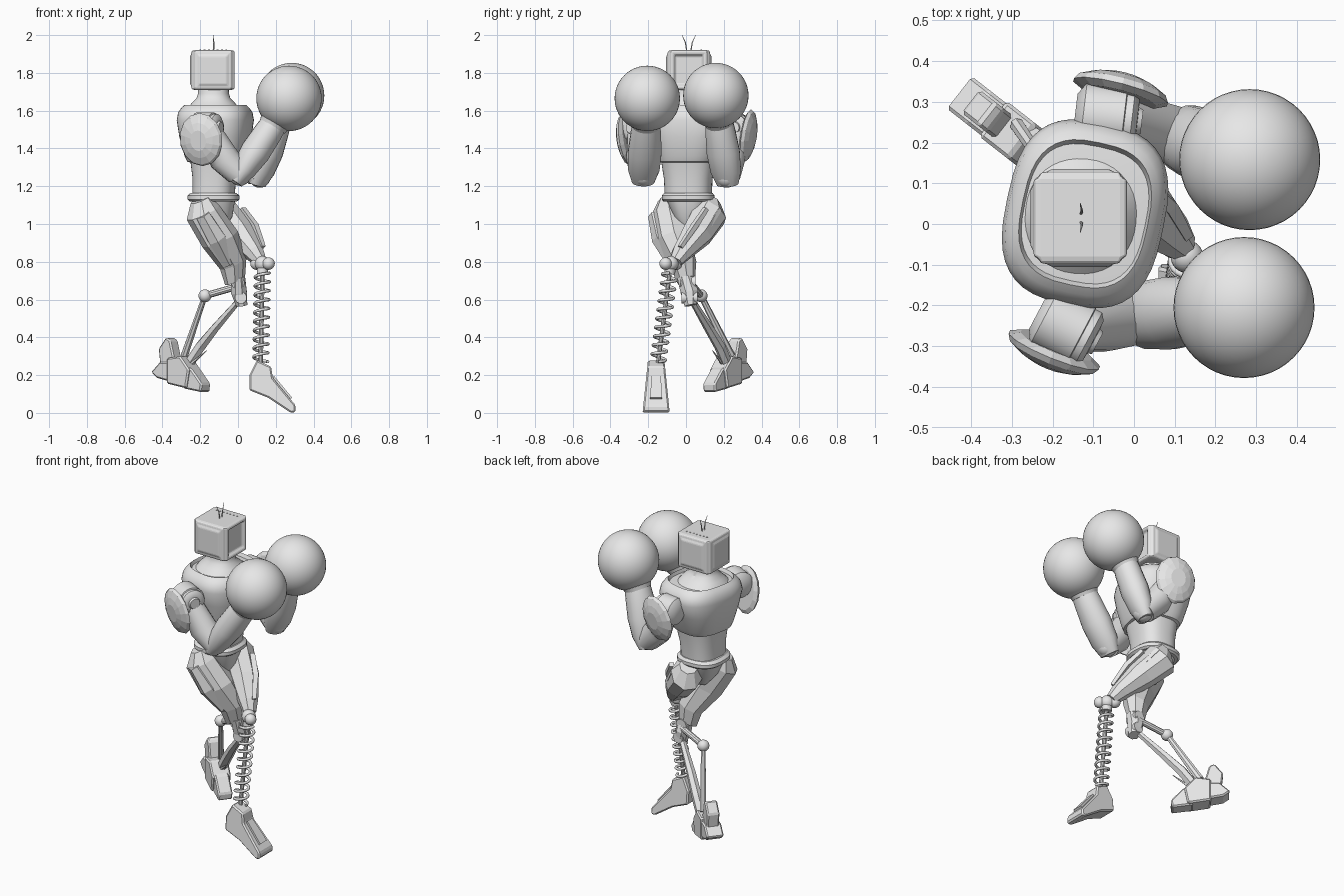
import bpy, bmesh, math
from mathutils import Vector, Matrix

cube = bpy.data.objects.get("Cube")
if cube:
    bpy.data.objects.remove(cube, do_unlink=True)

grey = bpy.data.materials.new("plain grey")
grey.use_nodes = True
grey.diffuse_color = (0.8, 0.8, 0.8, 1)
grey.node_tree.nodes["Principled BSDF"].inputs["Base Color"].default_value = (0.8, 0.8, 0.8, 1)


def finish(name, bm, smooth=False):
    bmesh.ops.recalc_face_normals(bm, faces=bm.faces)
    mesh = bpy.data.meshes.new(name)
    bm.to_mesh(mesh)
    bm.free()
    obj = bpy.data.objects.new(name, mesh)
    bpy.context.collection.objects.link(obj)
    mesh.materials.append(grey)
    if smooth:
        bpy.ops.object.select_all(action='DESELECT')
        obj.select_set(True)
        bpy.context.view_layer.objects.active = obj
        bpy.ops.object.shade_smooth_by_angle(angle=math.radians(35))
    return obj


def loft(name, rings, smooth=False):
    """Skin a list of equally sized point rings and cap both ends."""
    bm = bmesh.new()
    loops = [[bm.verts.new(p) for p in ring] for ring in rings]
    n = len(loops[0])
    for a, b in zip(loops, loops[1:]):
        for i in range(n):
            j = (i + 1) % n
            bm.faces.new((a[i], a[j], b[j], b[i]))
    bm.faces.new(loops[0])
    bm.faces.new(loops[-1])
    return finish(name, bm, smooth)


def limb(name, path, sides=8, smooth=False):
    """Tapered member through (point, width radius, height radius) stations."""
    axis = (Vector(path[-1][0]) - Vector(path[0][0])).normalized()
    ref = Vector((1, 0, 0)) if abs(axis.z) > 0.95 else Vector((0, 0, 1))
    side = axis.cross(ref).normalized()
    up = side.cross(axis)
    rings = []
    for point, rx, ry in path:
        angles = [math.tau * (i + 0.5) / sides for i in range(sides)]
        rings.append([Vector(point) + side * rx * math.cos(t) + up * ry * math.sin(t) for t in angles])
    return loft(name, rings, smooth)


def rod(name, a, b, r, sides=10):
    return limb(name, [(a, r, r), (b, r, r)], sides, True)


def ball(name, centre, r, detail=16):
    bm = bmesh.new()
    bmesh.ops.create_uvsphere(bm, u_segments=detail * 2, v_segments=detail, radius=r,
                              matrix=Matrix.Translation(centre))
    return finish(name, bm, True)


def body(name, sections, yaw=0, power=2.6, steps=40):
    """Stack of rounded-box sections: z, centre x, centre y, half depth, half width."""
    turn = Matrix.Rotation(math.radians(yaw), 3, 'Z')
    rings = []
    for z, cx, cy, rx, ry in sections:
        ring = []
        for i in range(steps):
            c, s = math.cos(math.tau * i / steps), math.sin(math.tau * i / steps)
            local = Vector((rx * math.copysign(abs(c) ** (2 / power), c),
                            ry * math.copysign(abs(s) ** (2 / power), s), 0))
            ring.append(Vector((cx, cy, z)) + turn @ local)
        rings.append(ring)
    return loft(name, rings, True)


def prism(name, profile, origin, yaw, half):
    """Side profile (along, z) extruded to a half width, with chamfered edges."""
    turn = Matrix.Translation(origin) @ Matrix.Rotation(math.radians(yaw), 4, 'Z')
    obj = loft(name, [[turn @ Vector((s, w, z)) for s, z in profile] for w in (-half, half)])
    bevel = obj.modifiers.new("edge", 'BEVEL')
    bevel.width, bevel.segments = 0.008, 1
    return obj


# Head: chamfered box with stepped panels on each side
bm = bmesh.new()
bmesh.ops.create_cube(bm, size=1, matrix=Matrix.Translation((-0.132, 0.015, 1.815))
                      @ Matrix.Diagonal((0.205, 0.2, 0.21, 1)))
bm.normal_update()
sides = [f for f in bm.faces if abs(f.normal.z) < 0.5]
for face in sides:
    out = face.normal.copy()
    bmesh.ops.inset_region(bm, faces=[face], thickness=0.008, depth=0.012)
    bmesh.ops.inset_region(bm, faces=[face], thickness=0.02)
    bmesh.ops.inset_region(bm, faces=[face], thickness=0.016, depth=-0.018 if out.x > 0.5 else 0.008)
head = finish("head", bm)
bevel = head.modifiers.new("edge", 'BEVEL')
bevel.width, bevel.segments, bevel.limit_method = 0.01, 2, 'ANGLE'
for i in range(7):
    rod("head_rivet", (-0.2 + i * 0.023, 0.08, 1.915), (-0.2 + i * 0.023, 0.08, 1.923), 0.005, 6)
for s in (-1, 1):
    limb("antenna", [((-0.13, 0.015 + s * 0.01, 1.91), 0.004, 0.004),
                     ((-0.128, 0.015 + s * 0.018, 1.96), 0.003, 0.003),
                     ((-0.132, 0.015 + s * 0.036, 2.0), 0.001, 0.001)], 6)

# Torso
body("neck", [(1.6, -0.13, 0.02, 0.145, 0.155), (1.64, -0.13, 0.018, 0.115, 0.11),
              (1.665, -0.13, 0.015, 0.09, 0.08), (1.69, -0.13, 0.015, 0.082, 0.072),
              (1.73, -0.13, 0.015, 0.08, 0.07)], -6, 2.2)
body("chest", [(1.325, -0.12, 0.01, 0.125, 0.14), (1.33, -0.12, 0.01, 0.142, 0.155),
               (1.36, -0.12, 0.015, 0.157, 0.167),
               (1.46, -0.12, 0.02, 0.183, 0.198), (1.55, -0.12, 0.025, 0.195, 0.227),
               (1.59, -0.12, 0.025, 0.188, 0.218), (1.615, -0.12, 0.025, 0.172, 0.197),
               (1.63, -0.12, 0.025, 0.156, 0.178), (1.61, -0.12, 0.025, 0.15, 0.168),
               (1.615, -0.125, 0.02, 0.1, 0.11)], -12, 2.8)
body("abdomen", [(1.14, -0.13, 0.012, 0.11, 0.123), (1.24, -0.125, 0.012, 0.114, 0.128),
                 (1.33, -0.12, 0.012, 0.13, 0.142)], -6)
body("waist_ring", [(1.12, -0.13, 0.012, 0.125, 0.13), (1.13, -0.13, 0.012, 0.138, 0.14),
                    (1.15, -0.13, 0.012, 0.138, 0.14), (1.165, -0.13, 0.012, 0.12, 0.128)])
body("pelvis", [(0.97, -0.11, 0.012, 0.04, 0.03), (1.04, -0.12, 0.012, 0.09, 0.08),
                (1.13, -0.13, 0.012, 0.115, 0.115)])


def arm(side, shoulder, facing, pad, pad_normal, elbow, wrist, glove):
    shoulder, pad, elbow, wrist, glove = map(Vector, (shoulder, pad, elbow, wrist, glove))
    # Shoulder drum lying fore and aft, with a raised band and a hub
    ahead = Vector(facing).normalized()
    drum = [(-0.085, 0.05), (-0.065, 0.08), (0.035, 0.08), (0.037, 0.072),
            (0.055, 0.072), (0.068, 0.055), (0.069, 0.035), (0.08, 0.03)]
    limb(side + "_shoulder_drum", [(shoulder + ahead * d, r, r) for d, r in drum], 24, True)
    # Tilted domed pad
    out = Vector(pad_normal).normalized()
    rod(side + "_pad_mount", shoulder, pad, 0.03)
    dome = [(-0.025, 0.095, 0.12), (-0.012, 0.122, 0.142), (0.004, 0.112, 0.132),
            (0.02, 0.08, 0.095), (0.03, 0.045, 0.055)]
    limb(side + "_shoulder_pad", [(pad + out * d, rx, ry) for d, rx, ry in dome], 14)
    # Upper arm and elbow
    mid = shoulder.lerp(elbow, 0.6) + Vector((-0.015, 0, -0.015))
    limb(side + "_upper_arm", [(shoulder, 0.06, 0.06), (mid, 0.078, 0.082), (elbow, 0.072, 0.07)], 12, True)
    ball(side + "_elbow", elbow, 0.058, 10)
    # Forearm, cuff and round glove
    limb(side + "_forearm", [(elbow.lerp(wrist, -0.14), 0.06, 0.042), (elbow.lerp(wrist, 0.1), 0.084, 0.066),
                             (elbow.lerp(wrist, 0.45), 0.09, 0.08), (elbow.lerp(wrist, 0.85), 0.08, 0.075),
                             (wrist, 0.074, 0.07)], 20, True)
    limb(side + "_glove_cuff", [(wrist.lerp(glove, -0.1), 0.075, 0.075), (wrist.lerp(glove, 0.1), 0.085, 0.085),
                                (wrist.lerp(glove, 0.5), 0.12, 0.12)], 24, True)
    ball(side + "_glove", glove, 0.173, 24)


arm("right", (-0.16, -0.255, 1.51), (0.85, -0.45, 0), (-0.2, -0.32, 1.445), (-0.36, -0.9, -0.15),
    (0.01, -0.225, 1.26), (0.19, -0.21, 1.53), (0.27, -0.205, 1.665))
arm("left", (-0.06, 0.26, 1.51), (1, -0.12, 0), (-0.03, 0.335, 1.465), (0.25, 0.95, -0.15),
    (0.115, 0.215, 1.25), (0.21, 0.175, 1.54), (0.284, 0.158, 1.68))

# Left leg: faceted thigh, ribs, ball knee, coil spring and wedge foot
limb("left_thigh", [((-0.115, 0.135, 1.12), 0.055, 0.05), ((-0.095, 0.13, 1.06), 0.09, 0.1),
                    ((0.0, 0.06, 0.95), 0.086, 0.086), ((0.085, -0.02, 0.85), 0.058, 0.054),
                    ((0.12, -0.055, 0.8), 0.038, 0.035)])
for s in (-1, 1):
    off = Vector((0.045, 0.02, 0.04)) + s * Vector((-0.03, 0.035, 0))
    limb("left_thigh_rib", [(Vector((-0.05, 0.12, 1.04)) + off, 0.02, 0.016),
                            (Vector((0.015, 0.06, 0.95)) + off, 0.022, 0.02),
                            (Vector((0.08, -0.02, 0.85)) + off * 0.7, 0.016, 0.014)], 4)
knee = Vector((0.13, -0.08, 0.79))
ankle = Vector((0.12, -0.15, 0.25))
ball("left_knee", knee, 0.04)
for s in (-1, 1):
    ball("left_knee_side", knee + Vector((0.032, -0.028, 0)) * s, 0.033, 10)
rod("spring_core", knee, ankle, 0.012)
rod("spring_cap", knee.lerp(ankle, 0.03), knee.lerp(ankle, 0.1), 0.03, 12)
axis = (ankle - knee).normalized()
u = axis.cross(Vector((0, 1, 0))).normalized()
v = axis.cross(u)
coil = bpy.data.curves.new("coil_spring", 'CURVE')
coil.dimensions, coil.bevel_depth, coil.bevel_resolution = '3D', 0.008, 2
coil.use_fill_caps = True
turns, per_turn = 10, 20
spline = coil.splines.new('POLY')
spline.points.add(turns * per_turn)
for i, point in enumerate(spline.points):
    t = math.tau * i / per_turn
    place = knee.lerp(ankle, 0.09 + 0.87 * i / (turns * per_turn))
    point.co = (*(place + (u * math.cos(t) + v * math.sin(t)) * 0.038), 1)
coil.materials.append(grey)
bpy.context.collection.objects.link(bpy.data.objects.new("coil_spring", coil))

foot = [(0.1, 0.28), (0.175, 0.245), (0.185, 0.185), (0.305, 0.04), (0.305, 0.005),
        (0.28, 0), (0.16, 0.08), (0.06, 0.12), (0.06, 0.2)]
front_foot = prism("left_foot", foot, (0, -0.158, 0), 0, 0.06)
for vert in front_foot.data.vertices:
    # Splay toward the toe and narrow at the ankle
    vert.co.y = -0.158 + (vert.co.y + 0.158) * (1.2 - 1.7 * vert.co.z)
limb("left_foot_plate", [((0.185, -0.158, 0.19), 0.035, 0.012), ((0.28, -0.158, 0.075), 0.045, 0.012)], 4)

# Right leg: faceted thigh, side panel, knee joints
limb("right_thigh", [((-0.2, -0.09, 1.13), 0.06, 0.055), ((-0.185, -0.095, 1.06), 0.09, 0.095),
                     ((-0.095, -0.07, 0.92), 0.09, 0.105), ((-0.025, -0.015, 0.79), 0.07, 0.077),
                     ((-0.015, 0, 0.7), 0.047, 0.06)])
limb("right_thigh_panel", [((-0.19, -0.155, 1.05), 0.05, 0.04), ((-0.11, -0.13, 0.92), 0.05, 0.055),
                           ((-0.045, -0.065, 0.79), 0.035, 0.038)], 6)
rod("right_knee_hinge", (0, -0.03, 0.69), (0, 0.05, 0.69), 0.035, 14)
limb("right_knee_block", [((0.0, -0.005, 0.72), 0.045, 0.04), ((0.005, 0.018, 0.64), 0.05, 0.045),
                          ((0.02, 0.025, 0.57), 0.035, 0.032)])
rod("right_lower_hinge", (0.015, -0.025, 0.61), (0.015, 0.06, 0.61), 0.032, 14)

# Right shin: linked bars
joint = (-0.175, 0.08, 0.62)
ball("shin_ball", joint, 0.034)
rod("shin_link", (0, 0.04, 0.67), joint, 0.018)
limb("rear_shin_bar", [(joint, 0.014, 0.016), ((-0.285, 0.24, 0.3), 0.018, 0.024)], 8)
limb("front_shin_bar", [((0.01, 0.03, 0.6), 0.018, 0.016), ((-0.12, 0.12, 0.45), 0.027, 0.024),
                        ((-0.2, 0.18, 0.35), 0.03, 0.03), ((-0.28, 0.23, 0.23), 0.03, 0.03)], 6)
limb("ankle_spike", [((-0.26, 0.2, 0.25), 0.01, 0.01), ((-0.165, 0.14, 0.33), 0.002, 0.002)], 5)

# Right foot: overlapping segments from heel to toe
segments = {
    "heel": ([(-0.01, 0.215), (0.05, 0.27), (0.12, 0.27), (0.12, 0.165), (0.03, 0.185)], 0.05),
    "heel_tab": ([(0.03, 0.34), (0.08, 0.4), (0.11, 0.385), (0.14, 0.27), (0.04, 0.25)], 0.036),
    "arch": ([(0.1, 0.29), (0.19, 0.3), (0.25, 0.23), (0.23, 0.13), (0.1, 0.155)], 0.055),
    "toe": ([(0.19, 0.27), (0.26, 0.23), (0.325, 0.155), (0.32, 0.11), (0.2, 0.13)], 0.042),
}
for part, (profile, half) in segments.items():
    prism("right_foot_" + part, profile, (-0.425, 0.32, 0), -38, half)
